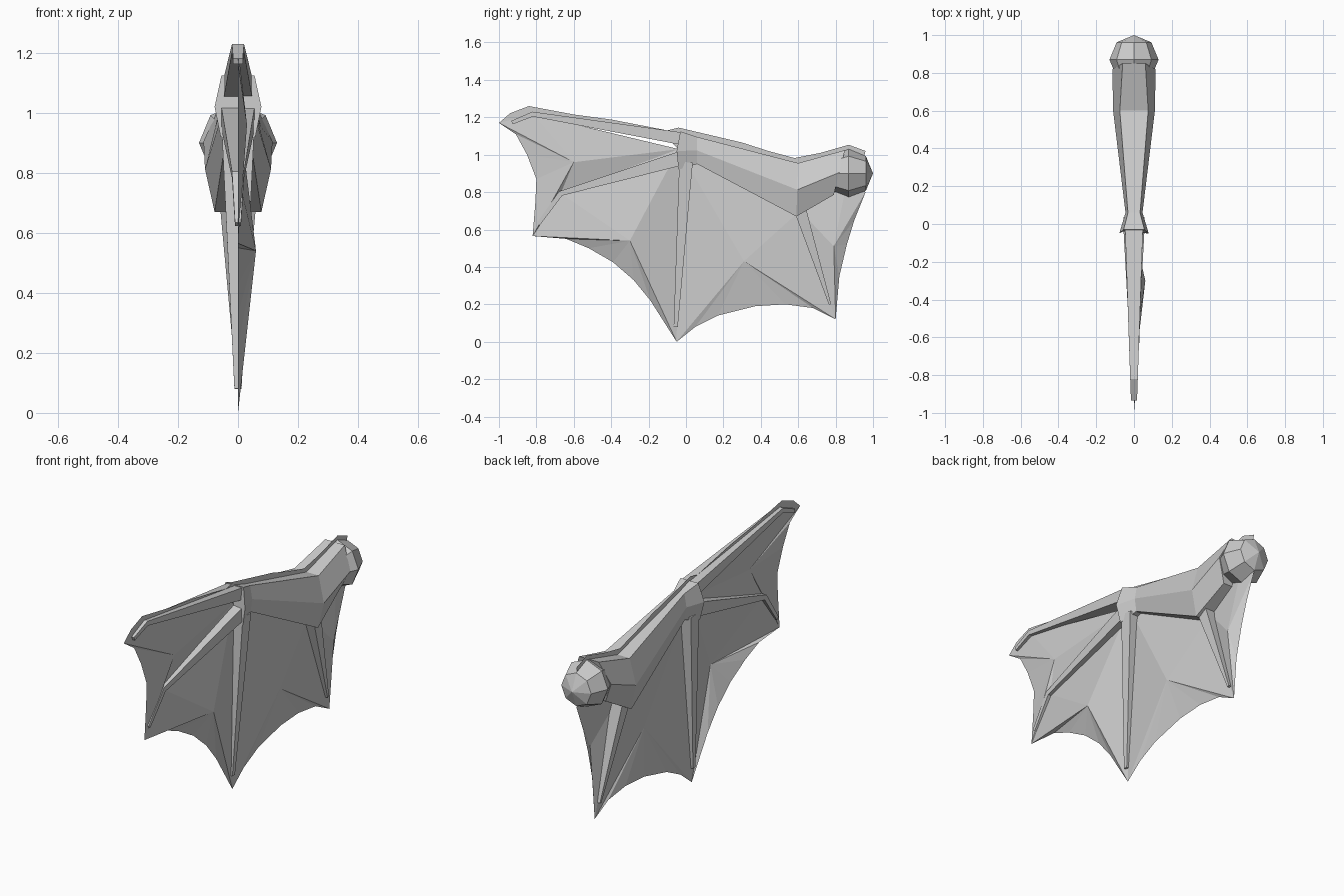
import bpy, bmesh
from mathutils import Vector

if "Cube" in bpy.data.objects:
    bpy.data.objects.remove(bpy.data.objects["Cube"])


def finish(name, bm):
    bmesh.ops.recalc_face_normals(bm, faces=bm.faces)
    me = bpy.data.meshes.new(name)
    bm.to_mesh(me)
    bm.free()
    ob = bpy.data.objects.new(name, me)
    bpy.context.collection.objects.link(ob)
    return ob


def loft(name, rings):
    """Skin equal-length rings of points and cap both ends."""
    bm = bmesh.new()
    loops = [[bm.verts.new(p) for p in r] for r in rings]
    n = len(loops[0])
    for a, b in zip(loops, loops[1:]):
        for i in range(n):
            j = (i + 1) % n
            bm.faces.new((a[i], a[j], b[j], b[i]))
    bm.faces.new(loops[0])
    bm.faces.new(loops[-1][::-1])
    return finish(name, bm)


def bone(name, path):
    """Tapered four-sided bone; path = (y, z, half width in x, half height)."""
    pts = [Vector((0, p[0], p[1])) for p in path]
    rings = []
    for i, (y, z, w, h) in enumerate(path):
        dirs = []
        if i > 0:
            dirs.append((pts[i] - pts[i - 1]).normalized())
        if i < len(pts) - 1:
            dirs.append((pts[i + 1] - pts[i]).normalized())
        t = sum(dirs, Vector()).normalized()
        side = Vector((0, -t.z, t.y)) * h
        x = Vector((w, 0, 0))
        rings.append([pts[i] + x + side, pts[i] - x + side,
                      pts[i] - x - side, pts[i] + x - side])
    return loft(name, rings)


# Arm: six-sided sections, (top y, z), (bottom y, z), top/middle/bottom half widths
arm = [((-0.03, 1.125), (-0.04, 0.92), 0.055, 0.078, 0.058),
       ((0.06, 1.095), (0.06, 0.95), 0.032, 0.045, 0.035),
       ((0.60, 0.955), (0.59, 0.67), 0.075, 0.11, 0.078),
       ((0.85, 1.025), (0.79, 0.785), 0.06, 0.115, 0.06)]
rings = []
for (ty, tz), (by, bz), a, b, c in arm:
    my, mz = (ty + by) / 2, (tz + bz) / 2
    rings.append([(a, ty, tz), (b, my, mz), (c, by, bz),
                  (-c, by, bz), (-b, my, mz), (-a, ty, tz)])
rings[0][1] = (0.078, -0.05, 1.02)
rings[0][4] = (-0.078, -0.05, 1.02)
loft("upper_arm", rings)

# Shoulder ball
bpy.ops.mesh.primitive_uv_sphere_add(segments=8, ring_count=4, radius=0.13,
                                     location=(0, 0.87, 0.9),
                                     rotation=(1.5707963, 0, 0))
bpy.context.object.name = "shoulder"

# Finger bones
bone("top_finger", [(-0.03, 1.087, 0.047, 0.033), (-0.82, 1.217, 0.02, 0.013),
                    (-0.93, 1.172, 0.016, 0.010)])
bone("second_finger", [(-0.03, 0.98, 0.055, 0.038), (-0.67, 0.793, 0.02, 0.014),
                       (-0.79, 0.628, 0.010, 0.010)])
bone("third_finger", [(0.0, 0.96, 0.055, 0.036), (-0.055, 0.08, 0.012, 0.011)])
bone("elbow_spur", [(0.612, 0.70, 0.06, 0.032), (0.77, 0.2, 0.015, 0.006)])

# Membrane: each panel is a fan around a fold point that bulges sideways
wrist, knuckle1, tip1 = (-0.04, 1.03), (-0.82, 1.217), (-1.0, 1.17)
knuckle2, tip2, tip3 = (-0.67, 0.793), (-0.82, 0.565), (-0.05, 0.0)
elbow, tip4, shoulder, armpit = (0.61, 0.70), (0.8, 0.12), (0.87, 0.9), (0.96, 0.8)
panels = [
    ((0.03, -0.60, 0.96), [wrist, knuckle1, tip1, (-0.91, 1.11), (-0.85, 1.0),
                           (-0.80, 0.87), (-0.805, 0.75), tip2, knuckle2]),
    ((0.06, -0.30, 0.54), [wrist, knuckle2, tip2, (-0.64, 0.55), (-0.52, 0.50),
                           (-0.39, 0.425), (-0.28, 0.33), (-0.19, 0.22), tip3]),
    ((0.04, 0.31, 0.43), [wrist, tip3, (0.05, 0.08), (0.17, 0.14), (0.37, 0.19),
                          (0.53, 0.20), (0.68, 0.18), tip4, elbow]),
    ((0.035, 0.79, 0.51), [elbow, tip4, (0.82, 0.35), (0.86, 0.52),
                           (0.90, 0.65), armpit, shoulder])]
bm = bmesh.new()
for fold, edge in panels:
    hub = bm.verts.new(fold)
    vs = [bm.verts.new((0, y, z)) for y, z in edge]
    for i, v in enumerate(vs):
        bm.faces.new((hub, v, vs[(i + 1) % len(vs)]))

# Thin leading-edge crest above the bones: outer point, inner point
crest = [(tip1, (-0.93, 1.165)), ((-0.94, 1.222), (-0.90, 1.18)),
         ((-0.84, 1.26), knuckle1), ((-0.60, 1.215), (-0.60, 1.175)),
         ((-0.40, 1.188), (-0.40, 1.14)), ((-0.10, 1.13), (-0.10, 1.09)),
         ((-0.04, 1.145), wrist), ((0.30, 1.065), (0.30, 0.92)),
         ((0.44, 1.02), (0.44, 0.85)), ((0.58, 0.982), (0.60, 0.80)),
         ((0.72, 1.01), (0.72, 0.85)), ((0.87, 1.053), shoulder),
         ((0.96, 1.02), (0.93, 0.9))]
cols = [[bm.verts.new((0, *p)) for p in pair] for pair in crest]
for a, b in zip(cols, cols[1:]):
    bm.faces.new((a[0], b[0], b[1], a[1]))
bmesh.ops.remove_doubles(bm, verts=bm.verts, dist=0.001)
finish("wing_membrane", bm)
